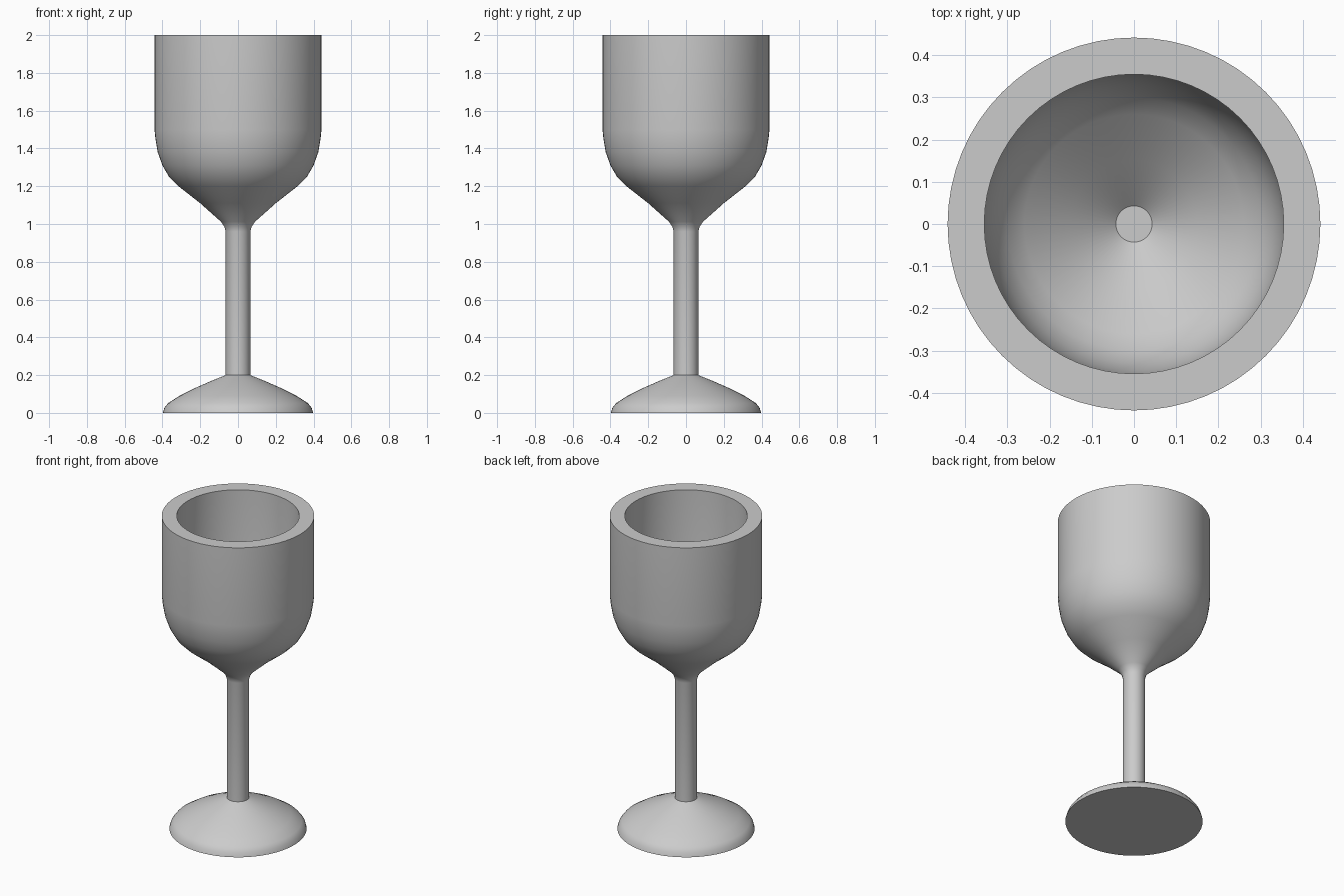
import bpy
import bmesh
import math

SEGMENTS = 64

cube = bpy.data.objects.get("Cube")
if cube:
    bpy.data.objects.remove(cube, do_unlink=True)

# Single plain grey
grey = bpy.data.materials.new("plain grey")
grey.use_nodes = True
colour = (0.6, 0.6, 0.6, 1.0)
grey.diffuse_color = colour
grey.node_tree.nodes["Principled BSDF"].inputs["Base Color"].default_value = colour


def lathe(name, profile):
    """Spin a (radius, height) profile about z into a smooth-shaded object."""
    bm = bmesh.new()
    verts = [bm.verts.new((r, 0, z)) for r, z in profile]
    edges = [bm.edges.new(pair) for pair in zip(verts, verts[1:])]
    bmesh.ops.spin(bm, geom=verts + edges, cent=(0, 0, 0), axis=(0, 0, 1),
                   angle=math.tau, steps=SEGMENTS, use_duplicate=False)
    bmesh.ops.remove_doubles(bm, verts=bm.verts, dist=0.0005)
    bmesh.ops.recalc_face_normals(bm, faces=bm.faces)
    mesh = bpy.data.meshes.new(name)
    bm.to_mesh(mesh)
    bm.free()
    mesh.materials.append(grey)
    obj = bpy.data.objects.new(name, mesh)
    bpy.context.collection.objects.link(obj)
    bpy.ops.object.select_all(action='DESELECT')
    obj.select_set(True)
    bpy.context.view_layer.objects.active = obj
    bpy.ops.object.shade_smooth_by_angle(angle=math.radians(38))
    return obj


# Foot: flat underside, rounded lip, sloping up to the stem
lathe("foot", [(0, 0), (0.398, 0), (0.39, 0.027), (0.37, 0.052), (0.31, 0.09),
               (0.22, 0.135), (0.14, 0.17), (0.065, 0.2)])

# Stem flaring into the outer bowl, over the flat rim, down the thick inner wall
stem = [(0.065, 0.2), (0.065, 0.96), (0.072, 0.985), (0.09, 1.012)]
outer = [(0.2, 1.11), (0.315, 1.2), (0.365, 1.25), (0.4, 1.31), (0.425, 1.38),
         (0.437, 1.45), (0.442, 1.5), (0.442, 2)]
inner = [(0.355, 2), (0.355, 1.5), (0.347, 1.43), (0.33, 1.365), (0.3, 1.31),
         (0.26, 1.27), (0.15, 1.18), (0.043, 1.085), (0, 1.085)]
lathe("stem_and_bowl", stem + outer + inner)
